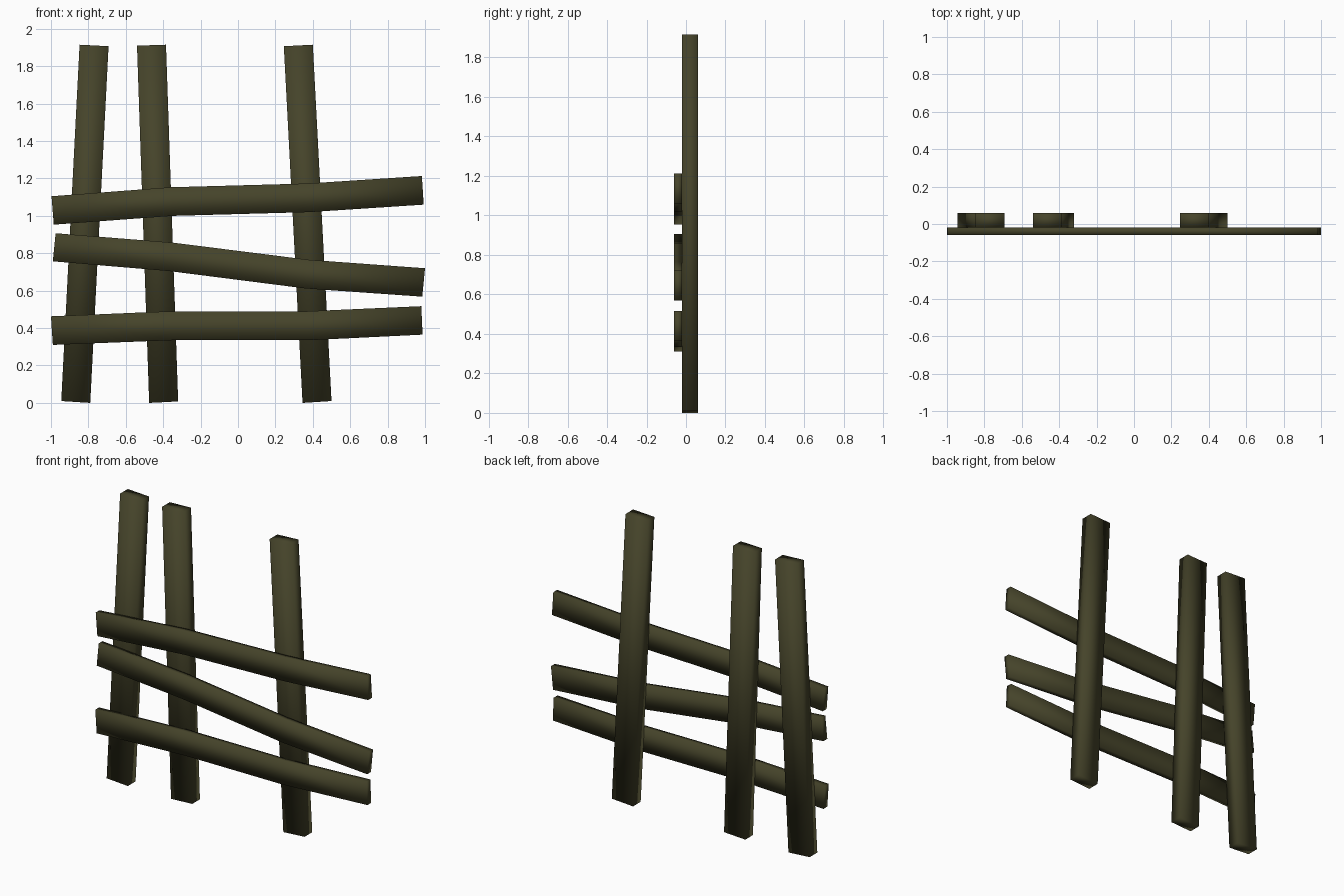
import bpy, bmesh

if "Cube" in bpy.data.objects:
    bpy.data.objects.remove(bpy.data.objects["Cube"])

wood = bpy.data.materials.new("dark olive wood")
wood.diffuse_color = (0.06, 0.057, 0.023, 1)
wood.use_nodes = True
wood.node_tree.nodes["Principled BSDF"].inputs["Base Color"].default_value = wood.diffuse_color


def plank(name, sections, y0, y1):
    """Plank swept through sections; each is a pair of (x, z) edge points."""
    bm = bmesh.new()
    rings = []
    for (ax, az), (bx, bz) in sections:
        rings.append([bm.verts.new(p) for p in
                      ((ax, y0, az), (bx, y0, bz), (bx, y1, bz), (ax, y1, az))])
    for r, s in zip(rings, rings[1:]):
        for i in range(4):
            j = (i + 1) % 4
            bm.faces.new((r[i], r[j], s[j], s[i]))
    bm.faces.new(rings[0])
    bm.faces.new(rings[-1][::-1])
    bmesh.ops.recalc_face_normals(bm, faces=bm.faces)
    for f in bm.faces:
        f.smooth = True
    me = bpy.data.meshes.new(name)
    bm.to_mesh(me)
    bm.free()
    me.materials.append(wood)
    ob = bpy.data.objects.new(name, me)
    bpy.context.collection.objects.link(ob)


# Leaning upright posts: bottom edge, top edge
posts = {
    "left_post": (((-0.945, 0.01), (-0.79, 0.0)), ((-0.847, 1.915), (-0.692, 1.907))),
    "middle_post": (((-0.475, 0.0), (-0.32, 0.008)), ((-0.54, 1.91), (-0.385, 1.915))),
    "right_post": (((0.345, 0.0), (0.5, 0.01)), ((0.245, 1.907), (0.40, 1.915))),
}
for name, sections in posts.items():
    plank(name, sections, -0.02, 0.06)

# Crooked rails: top and bottom edge points at both ends and the two bends
rails = {
    "top_rail": (((-0.997, 1.105), (-0.985, 0.953)), ((-0.36, 1.153), (-0.35, 1.0)),
                 ((0.37, 1.173), (0.38, 1.02)), ((0.983, 1.213), (0.993, 1.06))),
    "middle_rail": (((-0.975, 0.907), (-0.99, 0.757)), ((-0.35, 0.857), (-0.37, 0.705)),
                    ((0.38, 0.765), (0.36, 0.612)), ((1.0, 0.72), (0.985, 0.568))),
    "bottom_rail": (((-1.0, 0.463), (-0.99, 0.31)), ((-0.36, 0.49), (-0.355, 0.335)),
                    ((0.37, 0.49), (0.375, 0.335)), ((0.98, 0.517), (0.987, 0.365))),
}
for name, sections in rails.items():
    plank(name, sections, -0.06, -0.02)
